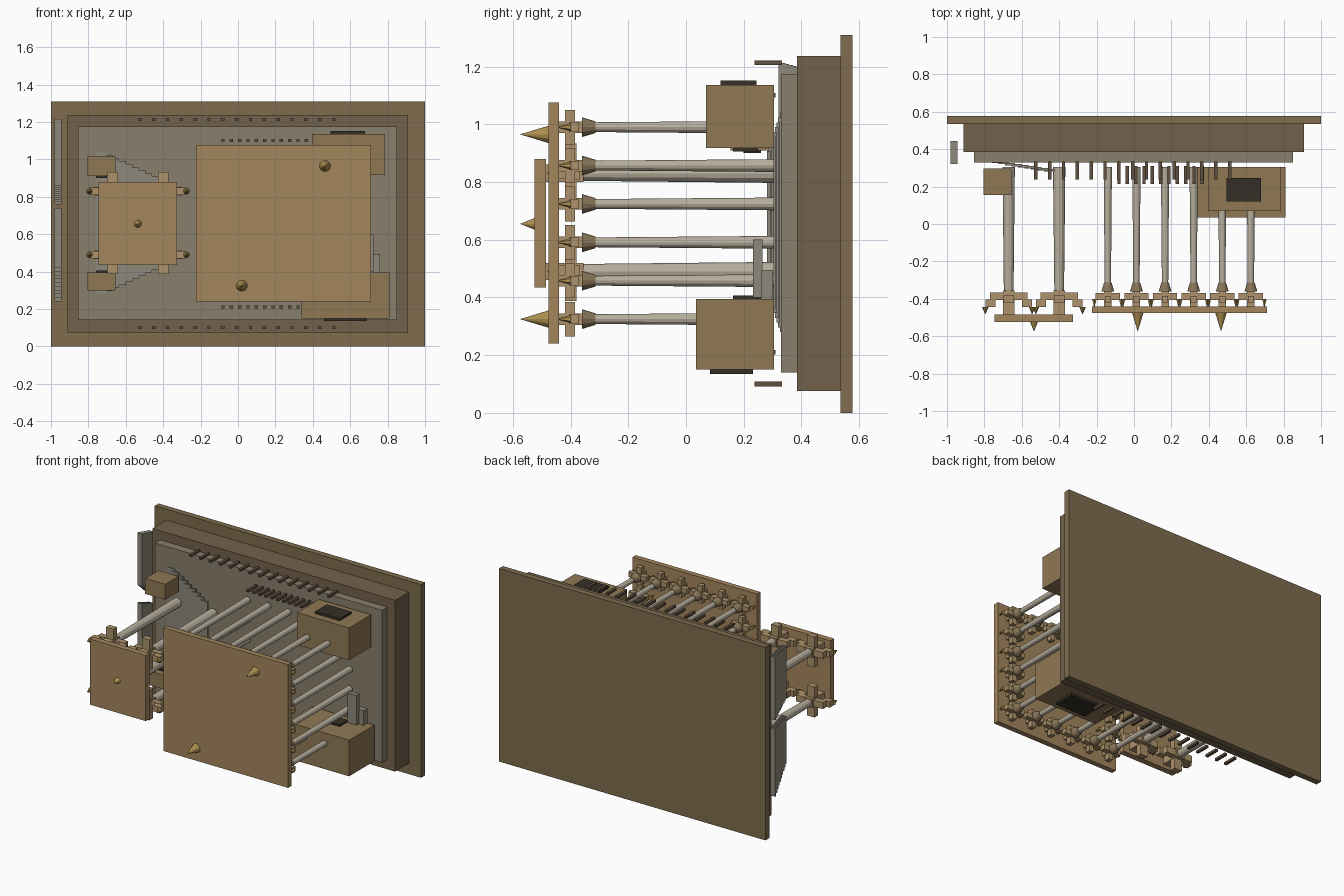
import bpy, math

if "Cube" in bpy.data.objects:
    bpy.data.objects.remove(bpy.data.objects["Cube"])


def mat(name, r, g, b):
    m = bpy.data.materials.new(name)
    m.diffuse_color = (r, g, b, 1)
    m.use_nodes = True
    m.node_tree.nodes["Principled BSDF"].inputs["Base Color"].default_value = m.diffuse_color
    return m


OUTER = mat("outer_brown", .21, .15, .075)
MID = mat("mid_brown", .17, .12, .07)
STONE = mat("stone", .25, .21, .15)
STEP = mat("step_grey", .27, .25, .20)
SHAFT = mat("shaft_pale", .48, .43, .34)
CAP = mat("capital_brown", .25, .18, .10)
WOOD = mat("wood", .42, .29, .15)
ROOF = mat("roof_tan", .37, .24, .11)
BOX = mat("box_tan", .28, .19, .09)
GOLD = mat("gold", .42, .28, .08)
DARK = mat("dark", .035, .028, .02)
POST = mat("post_brown", .12, .08, .05)


def box(name, x, y, z, m):
    """Box from three (min, max) ranges."""
    bpy.ops.mesh.primitive_cube_add(
        size=1, location=[(a + b) / 2 for a, b in (x, y, z)])
    o = bpy.context.object
    o.name = name
    o.scale = [b - a for a, b in (x, y, z)]
    o.data.materials.append(m)
    return o


def cone(name, x, z, y0, y1, r0, r1, m, sides=12):
    """Tapered round part along y, radius r0 at y0 (back) and r1 at y1 (front)."""
    bpy.ops.mesh.primitive_cone_add(
        vertices=sides, radius1=r0, radius2=r1, depth=abs(y0 - y1),
        location=(x, (y0 + y1) / 2, z), rotation=(math.pi / 2, 0, 0))
    o = bpy.context.object
    o.name = name
    o.data.materials.append(m)
    return o


# stacked base slabs
box("base_outer", (-1, 1), (.535, .577), (0, 1.31), OUTER)
box("base_middle", (-.912, .91), (.385, .535), (.075, 1.237), MID)
box("base_inner", (-.855, .85), (.33, .385), (.14, 1.175), STONE)

# fan of steps under the small pavilion
for i in range(9):
    x = -.76 + i * .035
    y = .325 - i * .0055
    h = .38 - i * .0165
    box("fan_step", (x, x + .055), (y, y + .012), (.66 - h, .66 + h), STEP)

# two sheared step stacks on the left side
for i in range(10):
    t = i / 9
    y = (.32 + i * .0125, .3325 + i * .0125)
    box("side_step_upper", (-.98, -.945), y, (.86 - .1 * t, 1.215 - .03 * t), STEP)
    box("side_step_lower", (-.98, -.945), y, (.42 - .18 * t, .74 - .04 * t), STEP)

# low blocks at the right of the hall
box("right_block_upper", (.66, .725), (.233, .265), (.40, .60), STEP)
box("right_block_lower", (.66, .76), (.262, .302), (.30, .495), STEP)

# main hall columns around the perimeter, with cross brackets
xs = [-.14 + i * .153 for i in range(6)]
zs = [.325 + i * .133 for i in range(6)]
for i, x in enumerate(xs):
    for j, z in enumerate(zs):
        if 0 < i < 5 and 0 < j < 5:
            continue
        cone("hall_column", x, z, .305, -.315, .022, .017, SHAFT)
        cone("hall_capital", x, z, -.313, -.36, .02, .034, CAP)
        box("hall_bracket_x", (x - .065, x + .065), (-.405, -.37),
            (z - .016, z + .016), WOOD)
        box("hall_bracket_z", (x - .016, x + .016), (-.42, -.385),
            (z - .06, z + .06), WOOD)
        box("hall_bracket_core", (x - .02, x + .02), (-.44, -.358),
            (z - .02, z + .02), WOOD)
        for s in (-1, 1):
            cone("bracket_tip", x + s * .072, z, -.40, -.44, .014, .003, GOLD, 6)

# main hall roof and finials
box("hall_roof", (-.225, .71), (-.476, -.44), (.24, 1.076), ROOF)
for x, z in ((.465, .965), (.02, .325)):
    cone("hall_finial", x, z, -.476, -.575, .03, 0, GOLD)

# small pavilion columns and brackets
for x in (-.67, -.40):
    for z in (.49, .83):
        cone("pavilion_column", x, z, .305, -.355, .033, .026, SHAFT)
        box("pavilion_bracket_x", (x - .1, x + .1), (-.405, -.367),
            (z - .022, z + .022), WOOD)
        box("pavilion_bracket_z", (x - .028, x + .028), (-.42, -.38),
            (z - .103, z + .103), WOOD)
        box("pavilion_bracket_core", (x - .03, x + .03), (-.486, -.355),
            (z - .03, z + .03), WOOD)
        for s in (-1, 1):
            a, b = sorted((x + s * .07, x + s * .125))
            box("pavilion_bracket_arm", (a, b), (-.445, -.405),
                (z - .02, z + .02), WOOD)
            cone("pavilion_bracket_tip", x + s * .125, z, -.445, -.48,
                 .017, .002, GOLD, 8)

# small pavilion roof and finial
box("pavilion_roof", (-.745, -.325), (-.525, -.485), (.435, .88), ROOF)
cone("pavilion_finial", -.535, .655, -.525, -.575, .02, 0, GOLD)

# large side boxes with dark plates
box("upper_box", (.395, .785), (.07, .305), (.917, 1.137), BOX)
box("upper_box_plate_out", (.495, .68), (.12, .245), (1.13, 1.152), DARK)
box("upper_box_plate_in", (.55, .65), (.162, .25), (.905, .92), DARK)
box("lower_box", (.34, .81), (.035, .305), (.15, .395), BOX)
box("lower_box_plate_out", (.46, .69), (.083, .232), (.135, .155), DARK)
box("lower_box_plate_in", (.55, .65), (.162, .25), (.39, .407), DARK)

# small boxes beside the pavilion
for z, p in (((.91, 1.015), (.90, .915)), ((.30, .395), (.39, .405))):
    box("small_box", (-.805, -.655), (.155, .297), z, BOX)
    box("small_box_plate", (-.76, -.70), (.20, .26), p, DARK)

# railing posts along both long edges
for z in (.1, 1.213):
    for i in range(15):
        x = -.525 + i * .074
        box("edge_post", (x - .009, x + .009), (.237, .333), (z - .008, z + .008), POST)
for z in (.21, 1.1):
    for i in range(11):
        x = -.08 + i * .0445
        box("hall_post", (x - .009, x + .009), (.215, .31), (z - .008, z + .008), POST)
